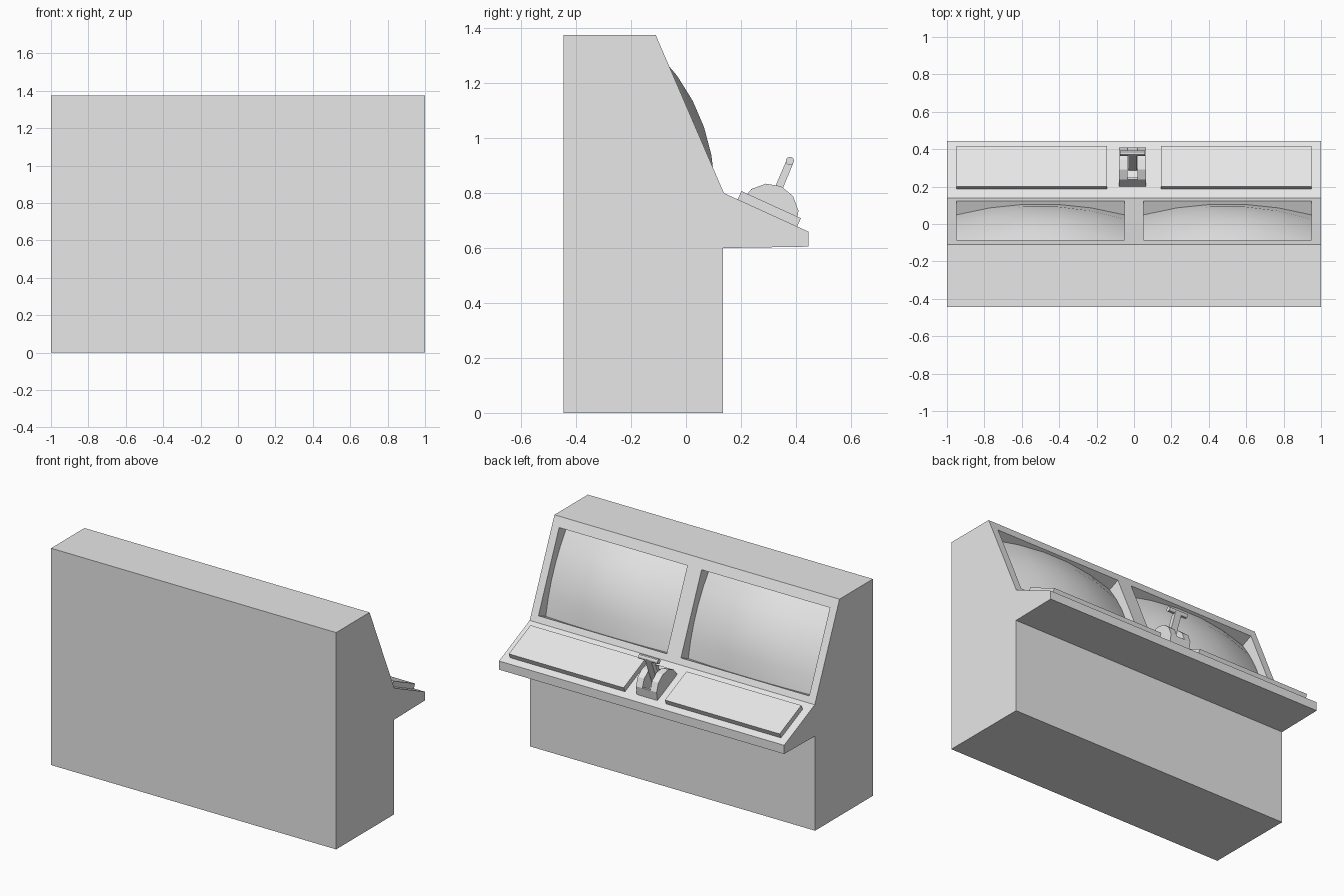
import bpy, bmesh, math
from mathutils import Vector, Matrix

cube = bpy.data.objects.get("Cube")
if cube:
    bpy.data.objects.remove(cube, do_unlink=True)

grey = bpy.data.materials.new("light_grey")
grey.use_nodes = True
grey.diffuse_color = (0.8, 0.8, 0.8, 1)
grey.node_tree.nodes["Principled BSDF"].inputs["Base Color"].default_value = (0.8, 0.8, 0.8, 1)


def make_object(name, bm):
    bmesh.ops.recalc_face_normals(bm, faces=bm.faces)
    mesh = bpy.data.meshes.new(name)
    bm.to_mesh(mesh)
    bm.free()
    mesh.materials.append(grey)
    obj = bpy.data.objects.new(name, mesh)
    bpy.context.collection.objects.link(obj)
    return obj


def prism(name, profile, x0, x1):
    """Extrude a (y, z) outline along x."""
    bm = bmesh.new()
    face = bm.faces.new([bm.verts.new((x0, y, z)) for y, z in profile])
    side = bmesh.ops.extrude_face_region(bm, geom=[face])["geom"]
    verts = [v for v in side if isinstance(v, bmesh.types.BMVert)]
    bmesh.ops.translate(bm, verts=verts, vec=(x1 - x0, 0, 0))
    return make_object(name, bm)


def frame(start, end):
    """Return a mapping from (along, out) on a sloped face to (y, z)."""
    o = Vector(start)
    t = (Vector(end) - o).normalized()
    n = Vector((t.y, -t.x))
    if n.y < 0:
        n = -n
    return lambda s, d: tuple(o + t * s + n * d)


# Cabinet with sloped desk and sloped display face
knee, desk_back, desk_front, brow = (0.135, 0.6), (0.138, 0.8), (0.445, 0.66), (-0.11, 1.375)
body = prism("cabinet", [(-0.445, 0), (0.135, 0), knee, (0.445, 0.605), desk_front,
                         desk_back, brow, (-0.445, 1.375)], -1, 1)
display = frame(desk_back, brow)
desk = frame(desk_back, desk_front)

# Display recesses and their bulged screens
LOW, HIGH, STEPS = 0.04, 0.563, 5
for side, label in ((-1, "right"), (1, "left")):
    x0, x1 = sorted((side * 0.05, side * 0.95))
    cutter = prism("recess_cutter", [display(LOW, -0.11), display(HIGH, -0.11),
                                     display(HIGH, 0.1), display(LOW, 0.1)], x0, x1)
    cutter.hide_render = True
    cut = body.modifiers.new("recess", "BOOLEAN")
    cut.object = cutter
    cut.operation = "DIFFERENCE"
    cut.solver = "EXACT"
    bpy.context.view_layer.objects.active = body
    bpy.ops.object.modifier_apply(modifier=cut.name)
    bpy.data.objects.remove(cutter, do_unlink=True)

    bm = bmesh.new()
    rows = []
    for j in range(STEPS + 1):
        v = 2 * j / STEPS - 1
        row = []
        for i in range(STEPS + 1):
            u = 2 * i / STEPS - 1
            bulge = -0.08 + 0.064 * (1 - u * u) + 0.05 * (1 - v * v) * (1 - 0.4 * u * u)
            y, z = display(LOW + (HIGH - LOW) * j / STEPS, bulge)
            row.append(bm.verts.new((x0 + (x1 - x0) * i / STEPS, y, z)))
        rows.append(row)
    for a, b in zip(rows, rows[1:]):
        for i in range(STEPS):
            bm.faces.new((a[i], a[i + 1], b[i + 1], b[i])).smooth = True
    screen = make_object(label + "_screen", bm)
    if screen.data.polygons[0].normal.y < 0:
        screen.data.flip_normals()

    # Control panel on the desk
    k0, k1 = sorted((side * 0.145, side * 0.95))
    prism(label + "_control_panel", [desk(0.055, -0.005), desk(0.293, -0.005),
                                     desk(0.293, 0.033), desk(0.055, 0.033)], k0, k1)

# Lever housing: two rounded cheeks joined at the ends
MID, RADIUS = 0.179, 0.109


def arc(degrees, radius=RADIUS):
    a = math.radians(degrees)
    return desk(MID + radius * math.cos(a), radius * math.sin(a))


half_round = [arc(a) for a in range(0, 181, 30)]
prism("right_lever_cheek", half_round, -0.08, -0.035)
prism("left_lever_cheek", half_round, 0.02, 0.065)
for a, b, label in ((0, 30, "front"), (180, 150, "rear")):
    prism(label + "_lever_bridge", [arc(a), arc(b), arc(b, 0.09), arc(a, 0.09)], -0.035, 0.02)

# Lever stem and cross handle
prism("lever_stem", [(0.285, 0.73), (0.312, 0.72), (0.393, 0.915), (0.368, 0.925)], -0.03, 0.015)
bm = bmesh.new()
bmesh.ops.create_cone(bm, cap_ends=True, segments=12, radius1=0.015, radius2=0.015, depth=0.135,
                      matrix=Matrix.Translation((-0.0075, 0.378, 0.917)) @ Matrix.Rotation(math.pi / 2, 4, "Y"))
handle = make_object("lever_handle", bm)
bpy.ops.object.select_all(action="DESELECT")
handle.select_set(True)
bpy.context.view_layer.objects.active = handle
bpy.ops.object.shade_smooth_by_angle()
